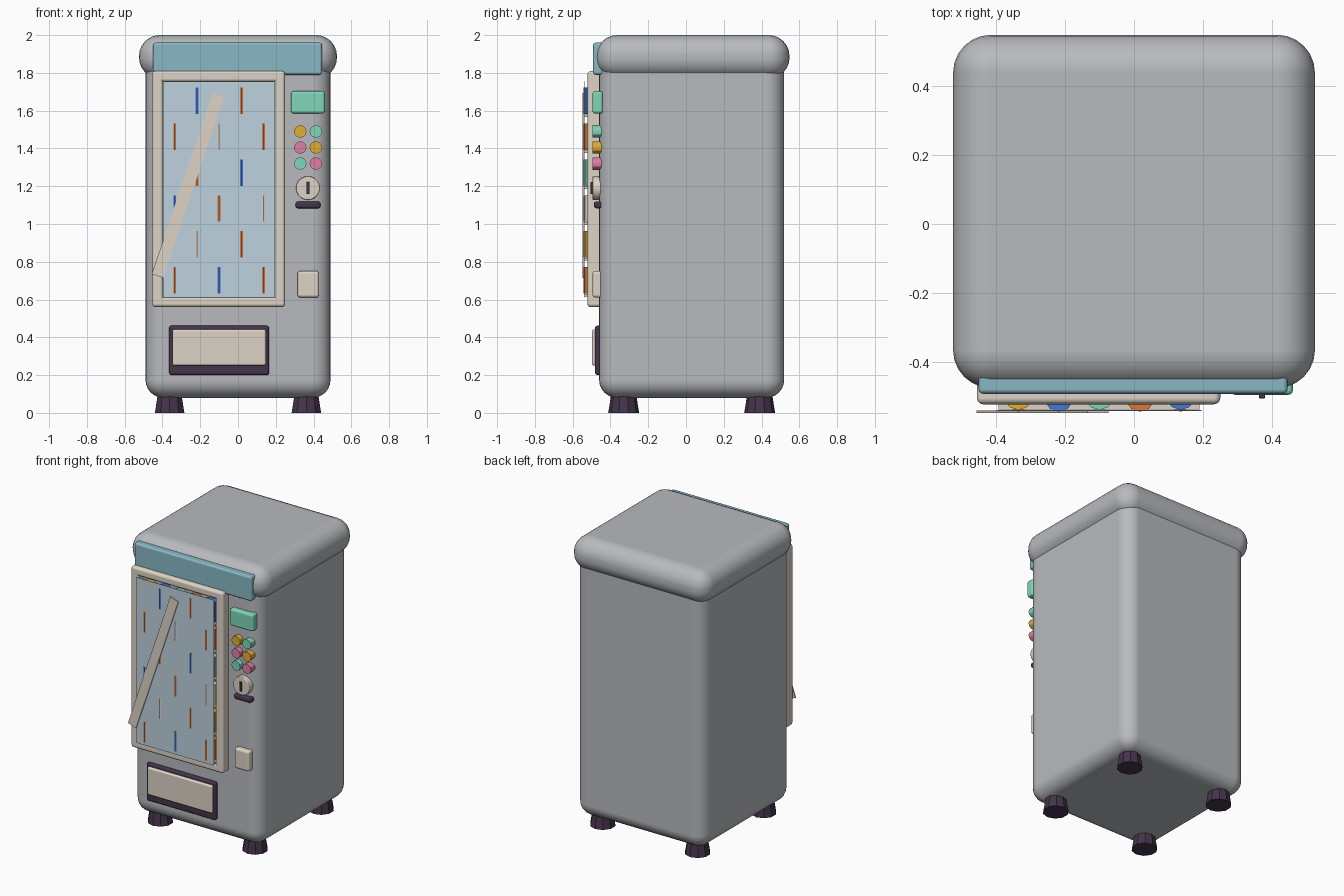
import bpy, math
from mathutils import Matrix

if "Cube" in bpy.data.objects:
    bpy.data.objects.remove(bpy.data.objects["Cube"])


def material(name, r, g, b):
    m = bpy.data.materials.new(name)
    lin = [((c / 255 + 0.055) / 1.055) ** 2.4 for c in (r, g, b)]
    m.diffuse_color = (*lin, 1)
    m.use_nodes = True
    m.node_tree.nodes["Principled BSDF"].inputs["Base Color"].default_value = m.diffuse_color
    return m


GREY = material("cabinet grey", 184, 186, 190)
CREAM = material("cream", 222, 212, 198)
TEAL = material("sign teal", 136, 184, 196)
GLASS = material("glass blue", 190, 210, 223)
MINT = material("mint", 128, 215, 185)
YELLOW = material("yellow", 226, 174, 55)
PINK = material("pink", 225, 128, 165)
DARK = material("dark plum", 68, 52, 74)
ORANGE = material("orange", 220, 122, 56)
BLUE = material("blue", 68, 120, 222)


def finish(ob, name, mat, bevel=0, segments=3):
    ob.name = name
    ob.data.materials.append(mat)
    bpy.ops.object.transform_apply(location=False, rotation=True, scale=True)
    bpy.ops.object.shade_smooth_by_angle(angle=math.radians(30))
    if bevel:
        mod = ob.modifiers.new("rounding", 'BEVEL')
        mod.width = bevel
        mod.segments = segments
        mod.limit_method = 'ANGLE'
        mod.harden_normals = True
    return ob


def box(name, mat, x, y, z, bevel=0, segments=3):
    """Rounded box from (min, max) pairs."""
    bpy.ops.mesh.primitive_cube_add(size=1, location=[sum(p) / 2 for p in (x, y, z)])
    ob = bpy.context.object
    ob.scale = [p[1] - p[0] for p in (x, y, z)]
    return finish(ob, name, mat, bevel, segments)


def disc(name, mat, x, z, r, y, sides=16, bevel=0):
    """Short cylinder facing the front."""
    bpy.ops.mesh.primitive_cylinder_add(vertices=sides, radius=r, depth=y[1] - y[0],
                                        location=(x, sum(y) / 2, z),
                                        rotation=(math.pi / 2, 0, 0))
    return finish(bpy.context.object, name, mat, bevel, 2)


# Cabinet and overhanging top
box("cabinet", GREY, (-0.49, 0.49), (-0.46, 0.52), (0.08, 1.92), 0.095, 6)
box("top_cap", GREY, (-0.524, 0.524), (-0.475, 0.548), (1.77, 2.0), 0.11, 6)

# Feet
for x in (-0.362, 0.362):
    for y in (-0.33, 0.39):
        bpy.ops.mesh.primitive_cone_add(vertices=10, radius1=0.082, radius2=0.064,
                                        depth=0.11, location=(x, y, 0.055))
        finish(bpy.context.object, "foot", DARK)

# Header sign
box("header_sign", TEAL, (-0.45, 0.445), (-0.492, -0.40), (1.79, 1.96), 0.014)

# Window frame
FY = (-0.522, -0.44)
for x in ((-0.455, -0.395), (0.19, 0.25)):
    box("frame_side", CREAM, x, FY, (0.56, 1.81), 0.018)
for z in ((0.56, 0.617), (1.752, 1.81)):
    box("frame_rail", CREAM, (-0.455, 0.25), FY, z, 0.018)

# Glass pane and diagonal glare strip
box("glass", GLASS, (-0.397, 0.195), (-0.541, -0.538), (0.612, 1.754))
glare = box("glare_strip", CREAM, (-0.032, 0.032), (-0.548, -0.540), (-0.505, 0.505))
glare.data.transform(Matrix.Rotation(math.radians(18.6), 4, 'Y'))
glare.location = (-0.265, -0.544, 1.204)

# Shelves with cans; alternate cans press against the glass
C = {"o": ORANGE, "b": BLUE, "c": CREAM, "y": YELLOW, "m": MINT}
ROWS = ["oybmo", "mcboy", "bmoyc", "yombm", "obcmo", "ybmob"]
for r, row in enumerate(ROWS):
    z = 0.632 + r * 0.19
    box("shelf", CREAM, (-0.392, 0.19), (-0.537, -0.45), (z - 0.016, z - 0.002))
    for c, key in enumerate(row):
        front = -0.5435 if (r + c) % 2 == 0 else -0.5385
        bpy.ops.mesh.primitive_cylinder_add(vertices=10, radius=0.043, depth=0.14,
                                            location=(-0.335 + c * 0.1175, front + 0.043, z + 0.07))
        bpy.context.object.rotation_euler.z = 0
        finish(bpy.context.object, "can", C[key])

# Control panel: display, buttons, coin dial, slot bar, change cup
box("display", MINT, (0.28, 0.46), (-0.495, -0.44), (1.585, 1.703), 0.014)
for r, pair in enumerate(((YELLOW, MINT), (PINK, YELLOW), (MINT, PINK))):
    for x, mat in zip((0.33, 0.412), pair):
        disc("button", mat, x, 1.49 - r * 0.085, 0.033, (-0.495, -0.44), 12)
disc("coin_dial", CREAM, 0.37, 1.19, 0.063, (-0.495, -0.44), 20, 0.006)
box("coin_slot", DARK, (0.362, 0.379), (-0.505, -0.48), (1.158, 1.222), 0.003)
box("slot_bar", DARK, (0.305, 0.437), (-0.488, -0.44), (1.083, 1.119), 0.013)
box("change_cup", CREAM, (0.315, 0.43), (-0.495, -0.44), (0.61, 0.752), 0.016)

# Delivery hatch
box("hatch_surround", DARK, (-0.365, 0.165), (-0.482, -0.43), (0.20, 0.462), 0.014)
box("hatch_flap", CREAM, (-0.348, 0.148), (-0.498, -0.46), (0.25, 0.442), 0.012)
